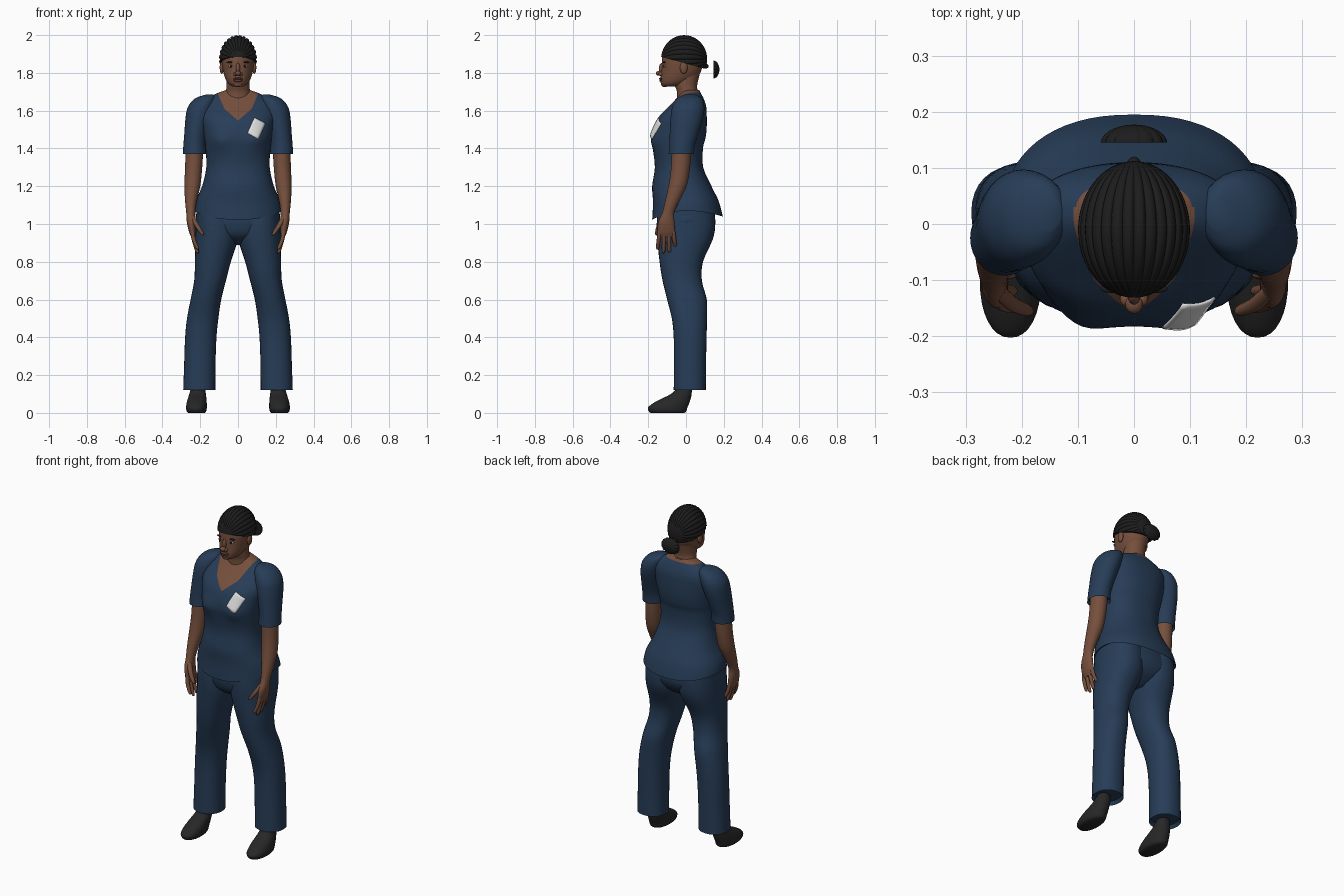
import bpy
import bmesh
import math
from mathutils import Vector, Matrix
from mathutils.bvhtree import BVHTree

default_cube = bpy.data.objects.get("Cube")
if default_cube:
    bpy.data.objects.remove(default_cube, do_unlink=True)


def make_material(name, red, green, blue):
    material = bpy.data.materials.new(name)
    material.use_nodes = True
    color = (red, green, blue, 1)
    material.diffuse_color = color
    shader = material.node_tree.nodes["Principled BSDF"]
    shader.inputs["Base Color"].default_value = color
    shader.inputs["Roughness"].default_value = 0.8
    return material


navy = make_material("navy cloth", 0.02, 0.046, 0.095)
skin = make_material("brown skin", 0.18, 0.078, 0.046)
hair_black = make_material("black hair", 0.012, 0.012, 0.012)
shoe_black = make_material("black leather", 0.02, 0.02, 0.021)
badge_white = make_material("white card", 0.75, 0.75, 0.75)
lip_brown = make_material("lip brown", 0.12, 0.042, 0.032)
eye_grey = make_material("eye grey", 0.3, 0.28, 0.26)


def finish(bm, name, *materials):
    bmesh.ops.recalc_face_normals(bm, faces=bm.faces)
    for face in bm.faces:
        face.smooth = True
    mesh = bpy.data.meshes.new(name)
    bm.to_mesh(mesh)
    bm.free()
    for material in materials:
        mesh.materials.append(material)
    obj = bpy.data.objects.new(name, mesh)
    bpy.context.collection.objects.link(obj)
    bpy.ops.object.select_all(action="DESELECT")
    obj.select_set(True)
    bpy.context.view_layer.objects.active = obj
    bpy.ops.object.shade_smooth_by_angle(angle=math.radians(50))
    return obj


def smooth_rows(rows, steps):
    """Catmull-Rom interpolation between cross-sections."""
    rows = [Vector(row) for row in rows]
    result = []
    for i in range(len(rows) - 1):
        a, b, c = rows[max(i - 1, 0)], rows[i], rows[i + 1]
        d = rows[min(i + 2, len(rows) - 1)]
        for k in range(steps):
            t = k / steps
            result.append(b + (c - a) * (t / 2) + (a * 2 - b * 5 + c * 4 - d) * (t * t / 2)
                          + (b * 3 - a - c * 3 + d) * (t ** 3 / 2))
    return result + [rows[-1]]


def loft(rows, side=1, segments=32, steps=4, power=2, tuck=False):
    """Horizontal rings given as z, centre x, centre y, radius x, radius y."""
    bm = bmesh.new()
    rings = []
    sections = smooth_rows(rows, steps)
    if tuck:
        z, cx, cy, rx, ry = sections[-1]
        sections.append(Vector((z + 0.02, cx, cy, rx * 0.85, ry * 0.85)))

    def bulge(value):
        return math.copysign(abs(value) ** (2 / power), value)

    for z, cx, cy, rx, ry in sections:
        ring = []
        for i in range(segments):
            angle = math.tau * i / segments
            x = cx + rx * bulge(math.cos(angle))
            ring.append(bm.verts.new((side * x, cy + ry * bulge(math.sin(angle)), z)))
        rings.append(ring)
    for upper, lower in zip(rings, rings[1:]):
        for i in range(segments):
            j = (i + 1) % segments
            bm.faces.new((upper[i], upper[j], lower[j], lower[i]))
    bm.faces.new(rings[0])
    bm.faces.new(rings[-1])
    return bm


def ellipsoid(name, center, radii, material):
    bm = bmesh.new()
    bmesh.ops.create_uvsphere(bm, u_segments=20, v_segments=12, radius=1)
    bm.transform(Matrix.Translation(center) @ Matrix.Diagonal((*radii, 1)))
    return finish(bm, name, material)


def braided(name, center, radii, ridges, cut_point, cut_normal):
    """Ridged ellipsoid with braids running front to back, trimmed by a plane."""
    bm = bmesh.new()
    bmesh.ops.create_uvsphere(bm, u_segments=ridges * 6, v_segments=40, radius=1)
    for vert in bm.verts:
        angle = math.atan2(vert.co.y, vert.co.x)
        strand = abs(math.sin(angle * ridges / 2))
        away_from_pole = 1 - vert.co.z ** 2
        vert.co *= 1 - 0.06 * away_from_pole * (1 - strand) ** 2
    bm.transform(Matrix.Translation(center) @ Matrix.Diagonal((*radii, 1))
                 @ Matrix.Rotation(math.pi / 2, 4, "X"))
    cut = bmesh.ops.bisect_plane(bm, geom=bm.verts[:] + bm.edges[:] + bm.faces[:],
                                 plane_co=cut_point, plane_no=cut_normal, clear_inner=True)
    rim = [item for item in cut["geom_cut"] if isinstance(item, bmesh.types.BMEdge)]
    bmesh.ops.edgeloop_fill(bm, edges=rim)
    return finish(bm, name, hair_black)


# Shirt body: flared hem, bust and rounded V neckline
shirt = loft([
    (1.71, 0, .025, .06, .045), (1.69, 0, .025, .115, .055), (1.66, 0, .02, .16, .075),
    (1.62, 0, .007, .19, .1), (1.56, 0, -.02, .195, .13), (1.5, 0, -.033, .185, .142),
    (1.45, 0, -.04, .178, .142), (1.4, 0, -.043, .172, .133), (1.3, 0, -.037, .168, .128),
    (1.2, 0, -.022, .19, .157), (1.12, 0, 0, .225, .175), (1.07, 0, .008, .235, .187),
], segments=64, power=2.3, tuck=True)
for vert in shirt.verts:
    x, y, z = vert.co
    drop = max(0, (1.13 - z) / 0.06)
    vert.co.z -= drop * (0.048 if y < 0 else 0.026) * (y / 0.18) ** 2
    if y < -0.06:
        vert.co.y -= 0.016 * math.exp(-((abs(x) - 0.095) / 0.05) ** 2 - ((z - 1.44) / 0.05) ** 2)


def neckline(x):
    return max(1.548 + 0.85 * abs(x), 1.605 + 2.3 * (abs(x) - 0.07))


cuts = [((0, 0.03, 0), (0, 1, 0)), ((0, 0, 1.695), (0, 0, 1))]
for sign in (-1, 1):
    cuts.append(((0, 0, 1.548), (-0.85 * sign, 0, 1)))
    cuts.append(((0.07 * sign, 0, 1.605), (-2.3 * sign, 0, 1)))
for point, normal in cuts:
    bmesh.ops.bisect_plane(shirt, geom=shirt.verts[:] + shirt.edges[:] + shirt.faces[:],
                           plane_co=point, plane_no=normal)
for face in shirt.faces:
    middle = face.calc_center_median()
    edge_height = neckline(middle.x) if middle.y < 0.03 else 1.695
    face.material_index = int(middle.z > edge_height)

# Chest badge: a thin plate following the shirt
surface = BVHTree.FromBMesh(shirt)
badge = bmesh.new()
bmesh.ops.create_grid(badge, x_segments=6, y_segments=8, size=0.5)
for vert in badge.verts:
    across = Vector((0.058, 0, -0.033)) * vert.co.x
    along = Vector((0.037, 0, 0.083)) * vert.co.y
    start = Vector((0.098, -1, 1.505)) + across + along
    hit = surface.ray_cast(start, Vector((0, 1, 0)))[0]
    vert.co = hit + Vector((0, -0.007, 0.002))
badge_plate = finish(badge, "chest_badge", badge_white)
thickness = badge_plate.modifiers.new("thickness", "SOLIDIFY")
thickness.thickness = 0.005
finish(shirt, "shirt_body", navy, skin)

# Trouser seat
finish(loft([
    (1.15, 0, 0, .18, .135), (1.05, 0, 0, .22, .152), (.99, 0, 0, .216, .152),
    (.935, 0, -.005, .15, .125), (.89, 0, -.005, .04, .06),
], segments=48, power=2.2), "trouser_seat", navy)

# Limbs, built once per side
for side, label in ((1, "left"), (-1, "right")):
    finish(loft([
        (1.08, .11, 0, .11, .15), (1, .111, 0, .112, .155), (.92, .113, -.005, .113, .147),
        (.8, .133, -.025, .095, .115), (.7, .148, -.02, .084, .104), (.6, .17, .005, .081, .105),
        (.5, .187, .018, .083, .093), (.4, .197, .022, .083, .087), (.26, .202, .021, .083, .085),
        (.12, .205, .02, .085, .085),
    ], side, power=2.2, tuck=True), label + "_trouser_leg", navy)
    finish(loft([
        (.14, .212, -.005, .035, .035), (.1, .214, -.025, .044, .055), (.06, .218, -.07, .052, .09),
        (.03, .22, -.096, .055, .104), (.01, .22, -.098, .052, .1), (0, .22, -.098, .045, .09),
    ], side, power=2.2), label + "_shoe", shoe_black)
    finish(loft([
        (1.685, .15, .02, .02, .03), (1.665, .172, .018, .055, .065), (1.62, .195, .012, .07, .085),
        (1.56, .21, .004, .068, .086), (1.48, .224, -.01, .06, .076), (1.42, .23, -.02, .059, .068),
        (1.37, .231, -.025, .061, .067),
    ], side, tuck=True), label + "_sleeve", navy)
    finish(loft([
        (1.46, .23, -.02, .045, .05), (1.36, .232, -.025, .046, .051), (1.28, .236, -.031, .045, .05),
        (1.2, .242, -.045, .042, .048), (1.12, .249, -.073, .031, .038), (1.06, .25, -.094, .024, .032),
        (1.01, .248, -.104, .023, .043), (.96, .242, -.104, .018, .046), (.93, .236, -.103, .011, .04),
    ], side, segments=24), label + "_arm", skin)

    # Fingers curl inward and spread a little
    for index, tip in enumerate((.865, .845, .85, .875)):
        root_y = -.138 + .023 * index
        spread = .008 * (index - 1.5)
        finish(loft([
            (.97, .243, root_y, .011, .011), (.92, .235, root_y + spread / 2, .011, .011),
            (tip + .01, .217, root_y + spread, .009, .009), (tip, .213, root_y + spread, .003, .003),
        ], side, segments=12), label + "_finger_" + "abcd"[index], skin)
    finish(loft([
        (1.04, .243, -.118, .013, .014), (.99, .216, -.143, .014, .013),
        (.95, .19, -.154, .01, .01), (.94, .185, -.155, .003, .003),
    ], side, segments=12), label + "_thumb", skin)

    # Face details on each side
    ellipsoid(label + "_ear", (.086 * side, -.012, 1.828), (.011, .02, .033), skin)
    ellipsoid(label + "_eye", (.036 * side, -.112, 1.836), (.016, .008, .007), eye_grey)
    ellipsoid(label + "_iris", (.036 * side, -.118, 1.836), (.007, .004, .007), hair_black)
    ellipsoid(label + "_eyebrow", (.038 * side, -.115, 1.856), (.022, .008, .004), hair_black)
    ellipsoid(label + "_nostril", (.014 * side, -.134, 1.793), (.011, .013, .01), skin)

# Neck and head
finish(loft([
    (1.64, 0, .02, .08, .07), (1.7, 0, .008, .065, .056), (1.74, 0, 0, .06, .06),
    (1.82, 0, .01, .062, .07),
]), "neck", skin)
finish(loft([
    (1.965, 0, -.01, .04, .05), (1.94, 0, -.01, .068, .084), (1.9, 0, -.014, .084, .108),
    (1.86, 0, -.018, .086, .11), (1.81, 0, -.025, .079, .105), (1.77, 0, -.04, .067, .095),
    (1.742, 0, -.062, .05, .07), (1.727, 0, -.08, .028, .036),
], segments=40), "head", skin)
ellipsoid("nose_bridge", (0, -.125, 1.822), (.012, .019, .032), skin)
ellipsoid("nose_tip", (0, -.142, 1.798), (.016, .018, .013), skin)
ellipsoid("upper_lip", (0, -.129, 1.769), (.027, .014, .007), lip_brown)
ellipsoid("lower_lip", (0, -.127, 1.759), (.024, .014, .008), lip_brown)
ellipsoid("chin", (0, -.112, 1.739), (.025, .02, .014), skin)

# Braided hair, tie at the nape and separate bun
braided("braided_hair", (0, -.01, 1.872), (.1, .122, .128), 28, (0, -.13, 1.885), (0, .27, 1))
ellipsoid("hair_tie", (0, .1, 1.836), (.014, .02, .014), hair_black)
braided("hair_bun", (0, .143, 1.818), (.06, .034, .048), 14, (0, .145, 1.818), (0, 1, 0))
